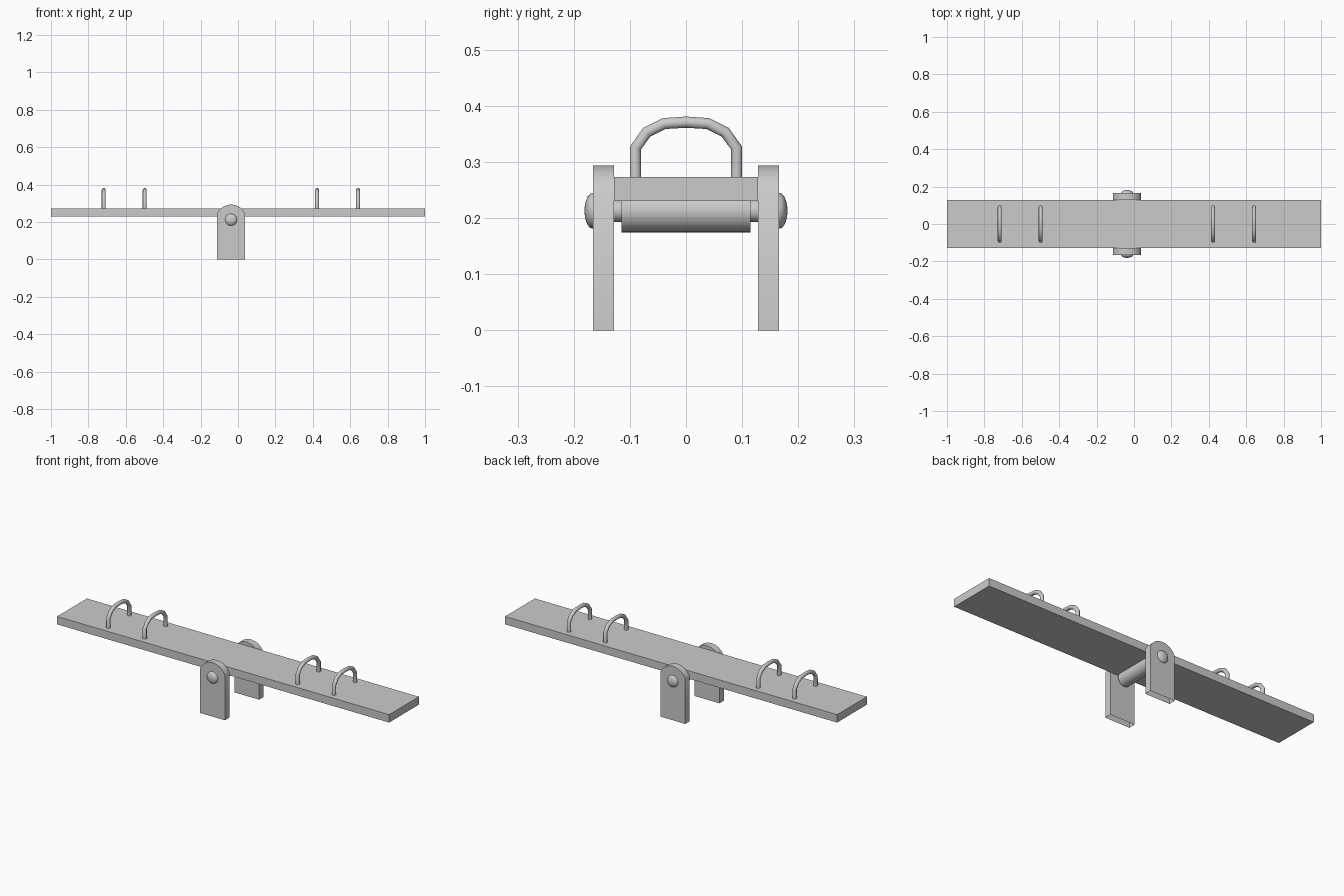
import bpy, bmesh
from math import pi, sin, cos, asin

if "Cube" in bpy.data.objects:
    bpy.data.objects.remove(bpy.data.objects["Cube"])

AXLE_X, AXLE_Z = -0.037, 0.213


def finish(name, bm, smooth=False):
    bmesh.ops.recalc_face_normals(bm, faces=bm.faces[:])
    mesh = bpy.data.meshes.new(name)
    bm.to_mesh(mesh)
    bm.free()
    ob = bpy.data.objects.new(name, mesh)
    bpy.context.collection.objects.link(ob)
    if smooth:
        smooth_object(ob)
    return ob


def smooth_object(ob):
    bpy.ops.object.select_all(action='DESELECT')
    ob.select_set(True)
    bpy.context.view_layer.objects.active = ob
    bpy.ops.object.shade_smooth_by_angle(angle=0.7)


def lathe_y(name, profile, sides=20):
    """Spin (radius, y) points around the axle line."""
    bm = bmesh.new()
    verts = [bm.verts.new((AXLE_X, y, AXLE_Z + r)) for r, y in profile]
    edges = [bm.edges.new(pair) for pair in zip(verts, verts[1:])]
    bmesh.ops.spin(bm, geom=verts + edges, cent=(AXLE_X, 0, AXLE_Z),
                   axis=(0, 1, 0), angle=2 * pi, steps=sides)
    bmesh.ops.remove_doubles(bm, verts=bm.verts[:], dist=1e-5)
    return finish(name, bm, True)


# Plank
bm = bmesh.new()
bmesh.ops.create_cube(bm, size=1)
bmesh.ops.scale(bm, vec=(2, 0.256, 0.043), verts=bm.verts[:])
bmesh.ops.translate(bm, vec=(0, 0, 0.252), verts=bm.verts[:])
finish("plank", bm)

# Axle rod and thick sleeve under the plank
lathe_y("axle", [(0, -0.13), (0.02, -0.13), (0.02, 0.13), (0, 0.13)])
lathe_y("axle_sleeve", [(0, -0.115), (0.0385, -0.115), (0.0385, 0.115), (0, 0.115)])

# Posts with rounded tops (open underneath) and domed axle caps
HALF, R = 0.0745, 0.081
a0 = pi / 2 - asin(HALF / R)
arc = [a0 + (pi - 2 * a0) * i / 8 for i in range(9)]
outline = [(-HALF, 0), (HALF, 0)] + [(R * cos(a), AXLE_Z + R * sin(a)) for a in arc]
for side, label in ((-1, "front"), (1, "back")):
    bm = bmesh.new()
    rings = [[bm.verts.new((AXLE_X + x, side * y, z)) for x, z in outline]
             for y in (0.128, 0.166)]
    for ring in rings:
        bm.faces.new(ring)
    n = len(outline)
    for i in range(1, n):
        j = (i + 1) % n
        bm.faces.new((rings[0][i], rings[0][j], rings[1][j], rings[1][i]))
    finish(label + "_post", bm, True)

    dome = [(0.032 * cos(t * pi / 10), side * (0.166 + 0.015 * sin(t * pi / 10)))
            for t in range(5)] + [(0, side * 0.181)]
    lathe_y(label + "_axle_cap", dome)

# Handles: bent tube hoops
half_hoop = [(0.09, 0.272), (0.09, 0.325), (0.07, 0.353), (0.039, 0.3685)]
path = [(-y, z) for y, z in half_hoop] + [(0, 0.371)] + half_hoop[::-1]
for i, x in enumerate((-0.718, -0.499, 0.423, 0.642)):
    curve = bpy.data.curves.new("handle", 'CURVE')
    curve.dimensions = '3D'
    curve.bevel_depth = 0.0105
    curve.bevel_resolution = 3
    spline = curve.splines.new('POLY')
    spline.points.add(len(path) - 1)
    for point, (y, z) in zip(spline.points, path):
        point.co = (x, y, z, 1)
    ob = bpy.data.objects.new(f"handle_{i + 1}", curve)
    bpy.context.collection.objects.link(ob)
    bpy.ops.object.select_all(action='DESELECT')
    ob.select_set(True)
    bpy.context.view_layer.objects.active = ob
    bpy.ops.object.convert(target='MESH')
    smooth_object(bpy.context.view_layer.objects.active)
